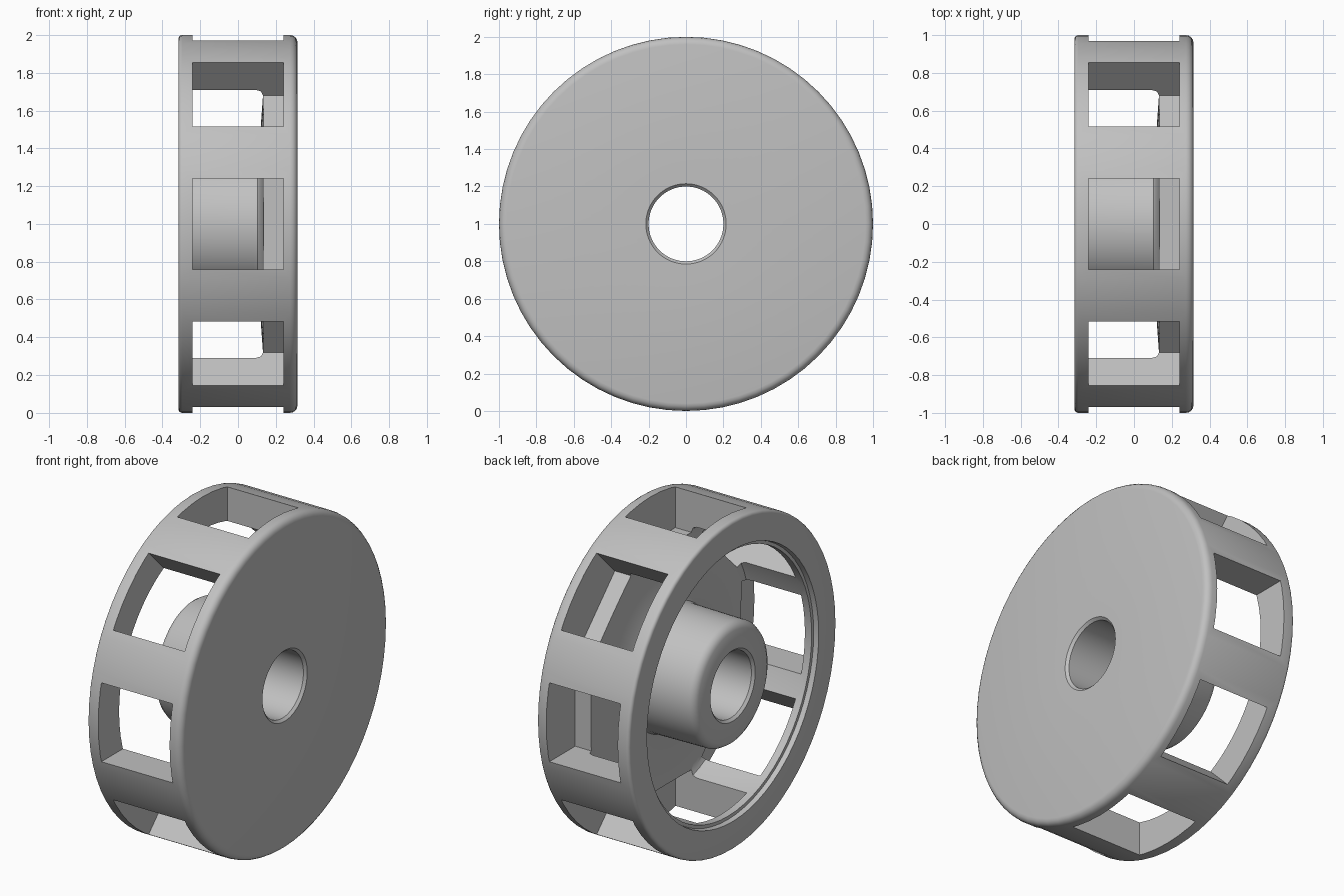
import bpy, bmesh, math
from mathutils import Matrix, Vector

cube = bpy.data.objects.get("Cube")
if cube:
    bpy.data.objects.remove(cube)

SEGMENTS = 64
CENTRE = Matrix.Translation((0, 0, 1))

grey = bpy.data.materials.new("plain grey")
grey.use_nodes = True
colour = (0.53, 0.53, 0.53, 1)
grey.diffuse_color = colour
grey.node_tree.nodes["Principled BSDF"].inputs["Base Color"].default_value = colour


def make_object(name, bm):
    bmesh.ops.recalc_face_normals(bm, faces=bm.faces[:])
    mesh = bpy.data.meshes.new(name)
    bm.to_mesh(mesh)
    bm.free()
    mesh.materials.append(grey)
    obj = bpy.data.objects.new(name, mesh)
    bpy.context.collection.objects.link(obj)
    return obj


def arc(x, r, radius, start, steps=4):
    """Quarter circle in the (x, r) plane, turning clockwise from start."""
    angles = [math.radians(start - 90 * i / steps) for i in range(steps + 1)]
    return [(x + radius * math.cos(a), r + radius * math.sin(a)) for a in angles]


def lathe(name, profile):
    """Turn a closed (x, radius) outline around the x axis."""
    bm = bmesh.new()
    rings = []
    for i in range(SEGMENTS):
        a = math.tau * i / SEGMENTS
        rings.append([bm.verts.new((x, r * math.cos(a), 1 + r * math.sin(a)))
                      for x, r in profile])
    n = len(profile)
    for i in range(SEGMENTS):
        a, b = rings[i], rings[(i + 1) % SEGMENTS]
        for j in range(n):
            k = (j + 1) % n
            bm.faces.new((a[j], a[k], b[k], b[j]))
    return make_object(name, bm)


# Wheel: outer rim, closed disc on the left, open right side, bored hub
outline = arc(-0.295, 0.98, 0.02, 180)             # right outer edge
outline += arc(0.275, 0.96, 0.04, 90)              # left outer edge
outline += [(0.315, 0.215), (0.30, 0.20)]          # bore
outline += [(-0.30, 0.20), (-0.315, 0.215)]
outline += [(-0.315, 0.33), (-0.30, 0.355), (-0.275, 0.37)]   # hub end
outline += [(0.085, 0.375), (0.103, 0.382), (0.112, 0.40)]    # hub root
outline += [(0.135, 0.72)]                         # inner face of disc
outline += [(0.131, 0.765), (0.121, 0.79), (0.095, 0.80)]
outline += [(-0.285, 0.80), (-0.285, 0.82), (-0.315, 0.825)]  # rim lip
wheel = lathe("wheel_body", outline)

# Eight square windows around the rim
bm = bmesh.new()
for i in range(8):
    turn = Matrix.Rotation(i * math.pi / 4, 4, "X")
    place = Matrix.Translation((0, 0, 0.922))
    size = Matrix.Diagonal(Vector((0.48, 0.48, 0.40, 1)))
    bmesh.ops.create_cube(bm, size=1, matrix=CENTRE @ turn @ place @ size)
cutter = make_object("window_cutter", bm)
cutter.hide_render = True

cut = wheel.modifiers.new("windows", "BOOLEAN")
cut.operation = "DIFFERENCE"
cut.solver = "EXACT"
cut.use_self = True
cut.object = cutter

bpy.ops.object.select_all(action="DESELECT")
wheel.select_set(True)
bpy.context.view_layer.objects.active = wheel
bpy.ops.object.modifier_apply(modifier=cut.name)
bpy.data.objects.remove(cutter)
bpy.ops.object.shade_smooth_by_angle(angle=math.radians(32))
